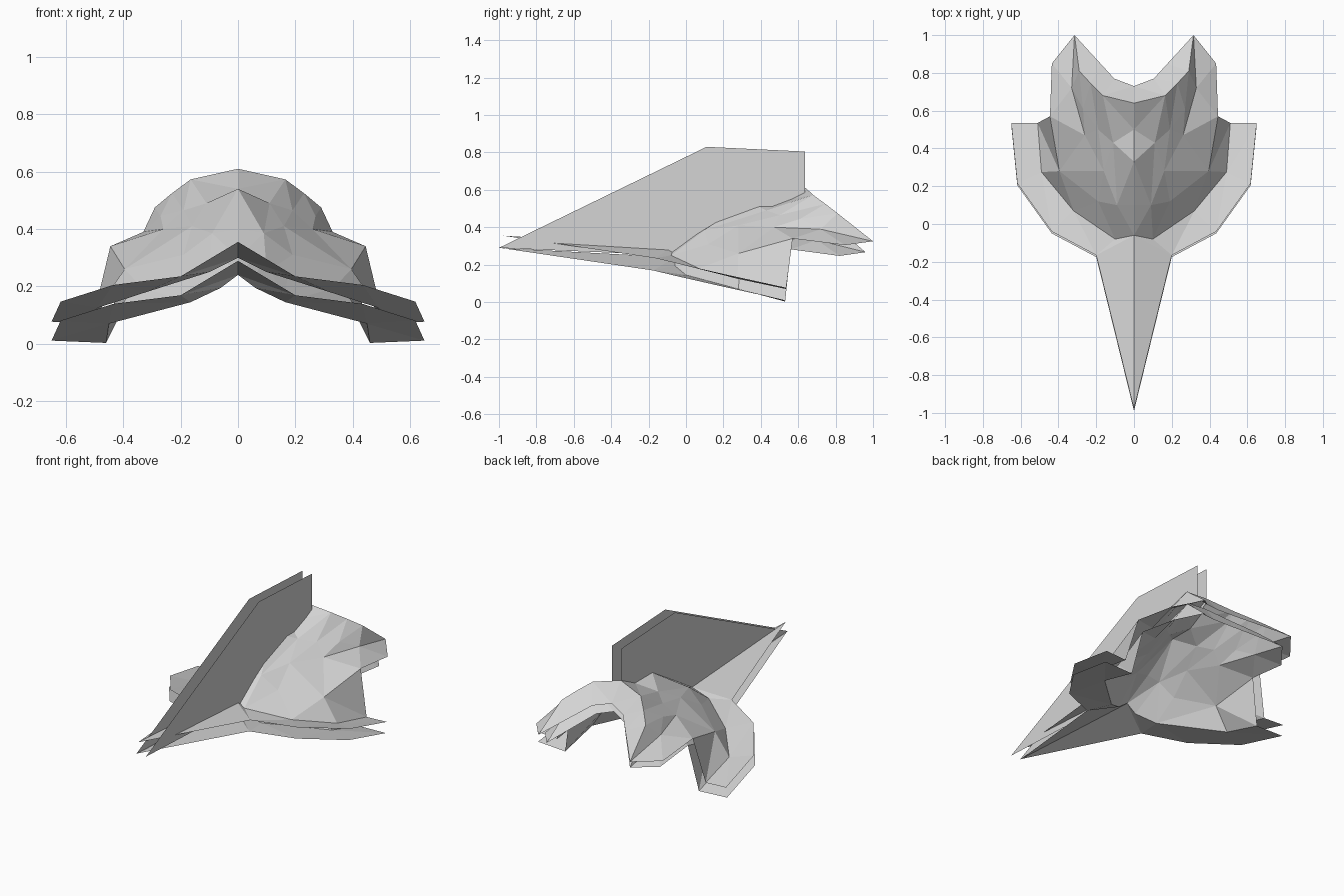
import bpy
import bmesh
from math import dist

start_cube = bpy.data.objects.get("Cube")
if start_cube:
    bpy.data.objects.remove(start_cube, do_unlink=True)

GREY = (0.66, 0.66, 0.66, 1.0)
hull_grey = bpy.data.materials.new("hull_grey")
hull_grey.use_nodes = True
hull_grey.diffuse_color = GREY
hull_grey.node_tree.nodes["Principled BSDF"].inputs["Base Color"].default_value = GREY


def add_object(name, bm, mirrored):
    """Turn a bmesh into a flat shaded object, optionally mirrored over x."""
    bmesh.ops.remove_doubles(bm, verts=bm.verts, dist=0.0005)
    bmesh.ops.recalc_face_normals(bm, faces=bm.faces)
    mesh = bpy.data.meshes.new(name)
    bm.to_mesh(mesh)
    bm.free()
    mesh.materials.append(hull_grey)
    obj = bpy.data.objects.new(name, mesh)
    bpy.context.scene.collection.objects.link(obj)
    if mirrored:
        mirror = obj.modifiers.new("mirror", "MIRROR")
        mirror.use_clip = True
        mirror.merge_threshold = 0.0005
    return obj


def loft(name, rows):
    """Skin consecutive rows with triangles split on the shorter diagonal."""
    bm = bmesh.new()
    for near, far in zip(rows, rows[1:]):
        for i in range(len(near) - 1):
            a, b, c, d = near[i], near[i + 1], far[i + 1], far[i]
            if dist(a, c) < dist(b, d):
                halves = ((a, b, c), (a, c, d))
            else:
                halves = ((a, b, d), (b, c, d))
            for corners in halves:
                if len(set(corners)) == 3:
                    bm.faces.new([bm.verts.new(point) for point in corners])
    return add_object(name, bm, True)


def inner(row):
    """Offset a row inwards and down for the inner shell."""
    return [(x * 0.91, y * 0.93 + 0.03, z - 0.058) for x, y, z in row]


# Wing edges, from the nose round to the rear tip
wing_edge = [(0, -0.98, 0.355), (0.2, -0.165, 0.235), (0.435, -0.04, 0.205),
             (0.618, 0.215, 0.147), (0.65, 0.535, 0.077)]
body_base = [(0, -0.06, 0.3), (0.1, -0.08, 0.25), (0.32, 0.07, 0.18),
             (0.49, 0.275, 0.125), (0.51, 0.535, 0.07)]
lower_edge = [(x, y - 0.01, z - 0.066) for x, y, z in wing_edge]
lower_base = [(0, -0.06, 0.24), (0.06, -0.06, 0.195), (0.165, 0, 0.145),
              (0.45, 0.28, 0.07), (0.46, 0.53, 0.003)]

loft("upper_wing", [wing_edge, body_base])
loft("lower_wing", [lower_edge, lower_base])

# Hood: rings climbing from the wing over the eave to the rear rim and lip
flank = (0.33, 0.72, 0.39)
tail_tip = (0.315, 1, 0.325)
eave_front = (0.09, 0.1, 0.385)
shoulder = [(0, 0.1, 0.4), eave_front, (0.19, 0.12, 0.31),
            (0.395, 0.28, 0.26), (0.445, 0.57, 0.34)]
eave = [(0, 0.33, 0.54), eave_front, (0.16, 0.28, 0.41),
        (0.26, 0.47, 0.4), flank]
crown = [(0, 0.5, 0.54), (0.11, 0.43, 0.49), (0.19, 0.5, 0.465),
         (0.27, 0.61, 0.445), flank]
rim = [(0, 0.64, 0.61), (0.165, 0.68, 0.573), (0.23, 0.745, 0.525),
       (0.29, 0.81, 0.475), tail_tip]
lip = [(0, 0.73, 0.5), (0.105, 0.77, 0.475), (0.175, 0.847, 0.425),
       (0.245, 0.923, 0.375), tail_tip]
upper_rings = [shoulder, eave, crown, rim, lip]
loft("hood", [body_base] + upper_rings)
loft("hood_inner_shell", [lower_base] + [inner(row) for row in upper_rings])

# Tail shoulders beside the hood, doubled by the inner shell
tail_rows = [[flank, flank, tail_tip],
             [shoulder[-1], (0.435, 0.85, 0.305), tail_tip]]
loft("tail_shoulder", tail_rows)
loft("tail_shoulder_inner_shell", [inner(row) for row in tail_rows])

# Twin upright fins, thin sheets resting on the hood
fin_profile = [(-1, 0.29), (0.11, 0.83), (0.635, 0.805), (0.635, 0.585),
               (0.5, 0.51), (0.36, 0.5), (0.1, 0.375), (-0.07, 0.25)]
for name, x in (("centre_fin", 0), ("side_fin", 0.066)):
    bm = bmesh.new()
    bm.faces.new([bm.verts.new((x, y, z)) for y, z in fin_profile])
    add_object(name, bm, False)
